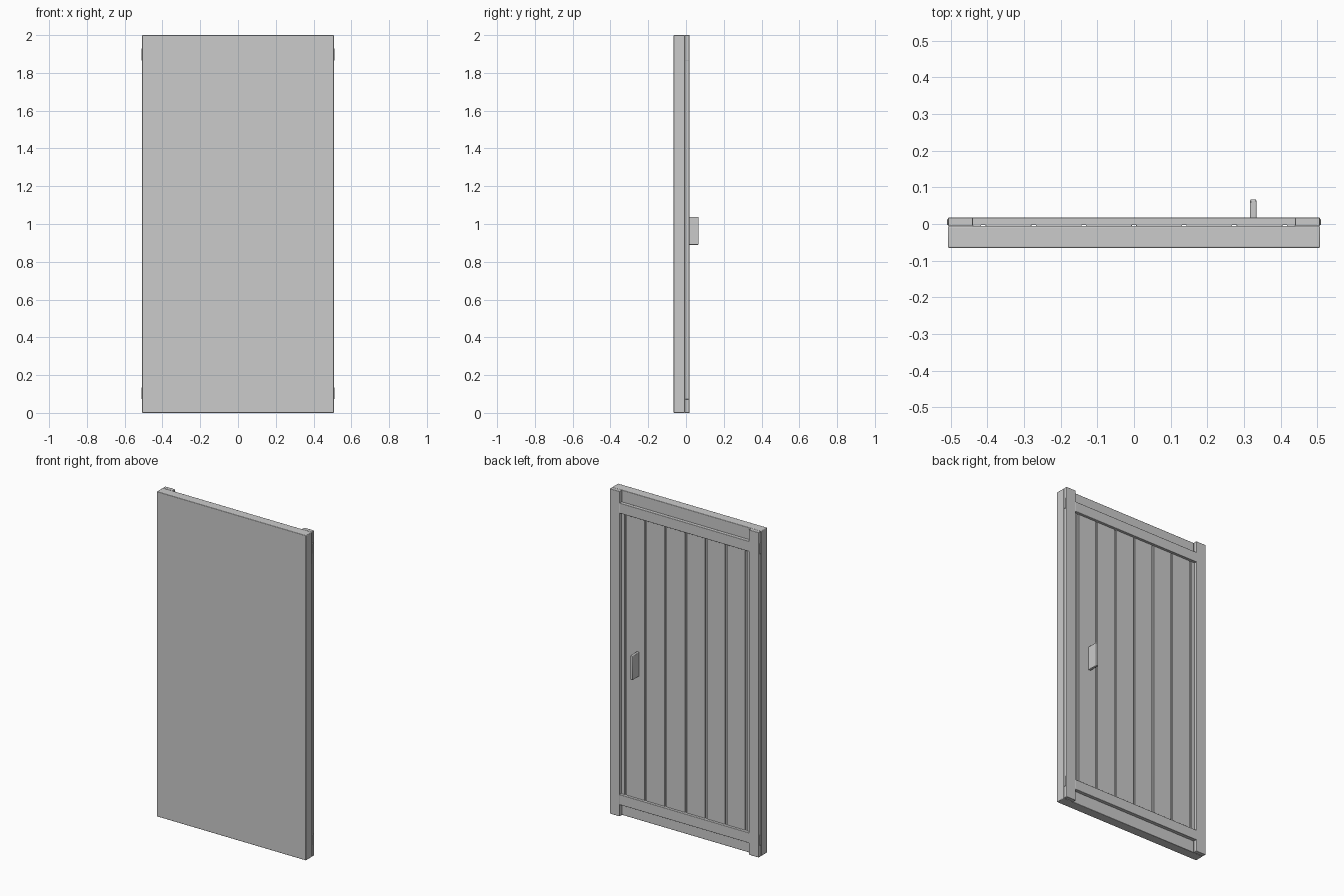
import bpy

if "Cube" in bpy.data.objects:
    bpy.data.objects.remove(bpy.data.objects["Cube"])


def box(name, x, y, z, bevel=0.002):
    """Bevelled box from (min, max) ranges on each axis."""
    bpy.ops.mesh.primitive_cube_add(size=1)
    ob = bpy.context.object
    ob.name = name
    ob.location = [(r[0] + r[1]) / 2 for r in (x, y, z)]
    ob.scale = [r[1] - r[0] for r in (x, y, z)]
    bpy.ops.object.transform_apply(location=True, rotation=False, scale=True)
    if bevel:
        mod = ob.modifiers.new("Bevel", 'BEVEL')
        mod.width = bevel
        mod.segments = 2
        bpy.ops.object.shade_smooth_by_angle()
    return ob


H = 2.0
W = 0.508        # half width
INNER = 0.44     # inner edge of the stiles

# plain front panel
box("front_slab", (-W, W), (-0.065, -0.006), (0, H), 0.003)

# full-height stiles on both sides
for side, s in (("left", -1), ("right", 1)):
    xs = sorted((s * INNER, s * (W - 0.001)))
    box(side + "_stile", xs, (-0.006, 0.018), (0, H))

# cross rails with tenons showing through the stile edges
for name, z0 in (("bottom", 0.072), ("top", 1.866)):
    z1 = z0 + 0.063
    box(name + "_rail", (-INNER - 0.002, INNER + 0.002), (0.002, 0.018), (z0, z1))
    box(name + "_tenon", (-W - 0.002, W + 0.002), (-0.003, 0.013), (z0, z1), 0.001)

# vertical boards with narrow grooves between them
pitch, gap = 0.137, 0.012
edges = [i * pitch for i in range(-3, 4)]
bounds = [-INNER] + edges + [INNER]
for i in range(len(bounds) - 1):
    a = bounds[i] + (gap / 2 if i > 0 else 0)
    b = bounds[i + 1] - (gap / 2 if i < len(bounds) - 2 else 0)
    box("board_%d" % (i + 1), (a, b), (-0.007, 0.002), (0.074, 1.927), 0.001)

# pull handle
box("handle", (0.317, 0.334), (-0.002, 0.067), (0.89, 1.038), 0.003)
